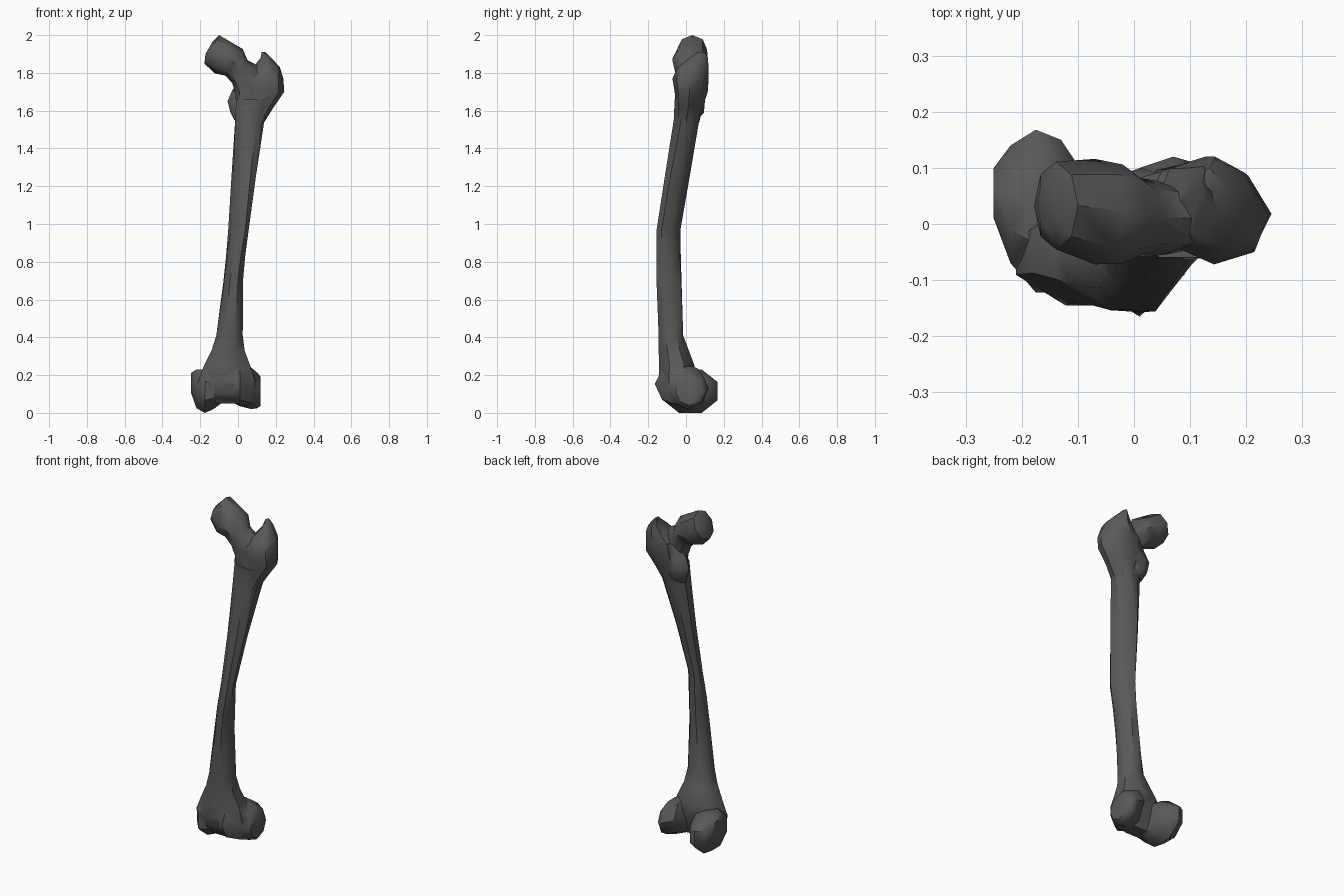
import bpy, bmesh, math
from mathutils import Vector

N = 8
FLAT = math.pi / N
bone = bpy.data.materials.new("dark_bone")
bone.diffuse_color = (0.1, 0.1, 0.1, 1)


def loft(name, rings, phase=0.0):
    """rings: (centre, half-axis u, half-axis v); skin them and cap both ends."""
    bm = bmesh.new()
    grow = 1 / math.cos(phase)
    loops = []
    for c, u, v in rings:
        loop = []
        for i in range(N):
            a = math.tau * i / N + phase
            loop.append(bm.verts.new(c + (u * math.cos(a) + v * math.sin(a)) * grow))
        loops.append(loop)
    for a, b in zip(loops, loops[1:]):
        for i in range(N):
            j = (i + 1) % N
            bm.faces.new((a[i], a[j], b[j], b[i]))
    bm.faces.new(loops[0])
    bm.faces.new(loops[-1])
    bmesh.ops.recalc_face_normals(bm, faces=bm.faces[:])
    me = bpy.data.meshes.new(name)
    bm.to_mesh(me)
    bm.free()
    me.materials.append(bone)
    ob = bpy.data.objects.new(name, me)
    bpy.context.collection.objects.link(ob)
    return ob


def stacked(name, rows, phase=FLAT):
    """rows: z, x min, x max, y min, y max, diagonal skew"""
    return loft(name, [(Vector(((x0 + x1) / 2, (y0 + y1) / 2, z)),
                        Vector(((x1 - x0) / 2, k * (x0 - x1), 0)),
                        Vector((k * (y0 - y1), (y1 - y0) / 2, 0)))
                       for z, x0, x1, y0, y1, k in rows], phase)


def sideways(name, rows, phase=0.0):
    """rows: x, y min, y max, z min, z max"""
    return loft(name, [(Vector((x, (y0 + y1) / 2, (z0 + z1) / 2)),
                        Vector((0, (y1 - y0) / 2, 0)), Vector((0, 0, (z1 - z0) / 2)))
                       for x, y0, y1, z0, z1 in rows], phase)


# Bowed shaft, flaring at both ends
shaft = stacked("thigh_bone", [
    (0.05, -0.17, 0.06, -0.085, 0.00, 0),
    (0.10, -0.205, 0.085, -0.125, 0.02, 0),
    (0.17, -0.21, 0.09, -0.145, 0.04, 0),
    (0.25, -0.18, 0.065, -0.142, 0.045, 0),
    (0.33, -0.14, 0.035, -0.145, 0.015, 0),
    (0.41, -0.115, 0.025, -0.145, -0.015, 0),
    (0.70, -0.075, 0.025, -0.155, -0.025, 0.03),
    (0.83, -0.06, 0.035, -0.155, -0.03, 0.06),
    (0.97, -0.045, 0.05, -0.15, -0.035, 0.14),
    (1.25, -0.03, 0.09, -0.108, 0.015, 0.09),
    (1.55, -0.015, 0.14, -0.065, 0.07, 0),
    (1.66, -0.01, 0.18, -0.06, 0.085, 0),
])

# Large outer knob at the top, pulled up to a thin rear lip
greater = stacked("greater_trochanter", [
    (1.54, 0.00, 0.14, -0.06, 0.07, 0.02),
    (1.62, 0.00, 0.19, -0.055, 0.09, 0.03),
    (1.70, 0.01, 0.245, -0.06, 0.115, 0.04),
    (1.77, 0.03, 0.24, -0.072, 0.12, 0.04),
    (1.83, 0.08, 0.222, -0.045, 0.12, 0.04),
    (1.88, 0.12, 0.175, 0.02, 0.115, 0.04),
    (1.91, 0.125, 0.145, 0.06, 0.10, 0.04),
], 0.0)

# Small inner knob at the back, with a ridge rising to the outer knob
lesser = stacked("lesser_trochanter", [
    (1.55, -0.02, 0.06, 0.01, 0.06, 0),
    (1.59, -0.04, 0.07, 0.00, 0.095, 0),
    (1.65, -0.055, 0.08, 0.00, 0.10, 0),
    (1.71, -0.03, 0.12, 0.00, 0.09, 0),
    (1.78, 0.03, 0.16, 0.00, 0.11, 0),
], 0.0)

# Neck and head: (top x, z), (bottom x, z), y half width, y centre
neck = []
for tx, tz, bx, bz, w, y in [
        (0.17, 1.70, -0.012, 1.60, 0.06, 0.01),
        (0.12, 1.83, -0.012, 1.68, 0.065, 0.01),
        (0.05, 1.868, -0.03, 1.745, 0.07, 0.012),
        (0.025, 1.927, -0.065, 1.785, 0.088, 0.018),
        (-0.015, 1.95, -0.125, 1.798, 0.094, 0.022),
        (-0.10, 2.00, -0.178, 1.85, 0.078, 0.033),
        (-0.135, 1.965, -0.172, 1.90, 0.045, 0.035)]:
    t, b = Vector((tx, y, tz)), Vector((bx, y, bz))
    neck.append(((t + b) / 2, (t - b) / 2, Vector((0, w, 0))))
head = loft("head_and_neck", neck)

# Two rounded knuckles at the knee
inner = sideways("inner_condyle", [
    (-0.25, 0.01, 0.10, 0.11, 0.21),
    (-0.22, -0.07, 0.14, 0.025, 0.23),
    (-0.175, -0.122, 0.168, 0.00, 0.23),
    (-0.13, -0.122, 0.15, 0.02, 0.22),
    (-0.09, -0.10, 0.09, 0.05, 0.20),
], FLAT)
outer = sideways("outer_condyle", [
    (-0.03, -0.14, 0.02, 0.055, 0.23),
    (0.01, -0.165, 0.10, 0.035, 0.27),
    (0.07, -0.11, 0.12, 0.02, 0.24),
    (0.105, -0.07, 0.11, 0.025, 0.21),
    (0.12, -0.055, 0.09, 0.04, 0.19),
])

# Fuse everything into one bone
bpy.context.view_layer.objects.active = shaft
shaft.select_set(True)
for part in (greater, lesser, head, inner, outer):
    mod = shaft.modifiers.new("fuse", 'BOOLEAN')
    mod.operation = 'UNION'
    mod.solver = 'EXACT'
    mod.object = part
    bpy.ops.object.modifier_apply(modifier=mod.name)
    bpy.data.objects.remove(part)
bpy.ops.object.shade_smooth_by_angle(angle=math.radians(45))
